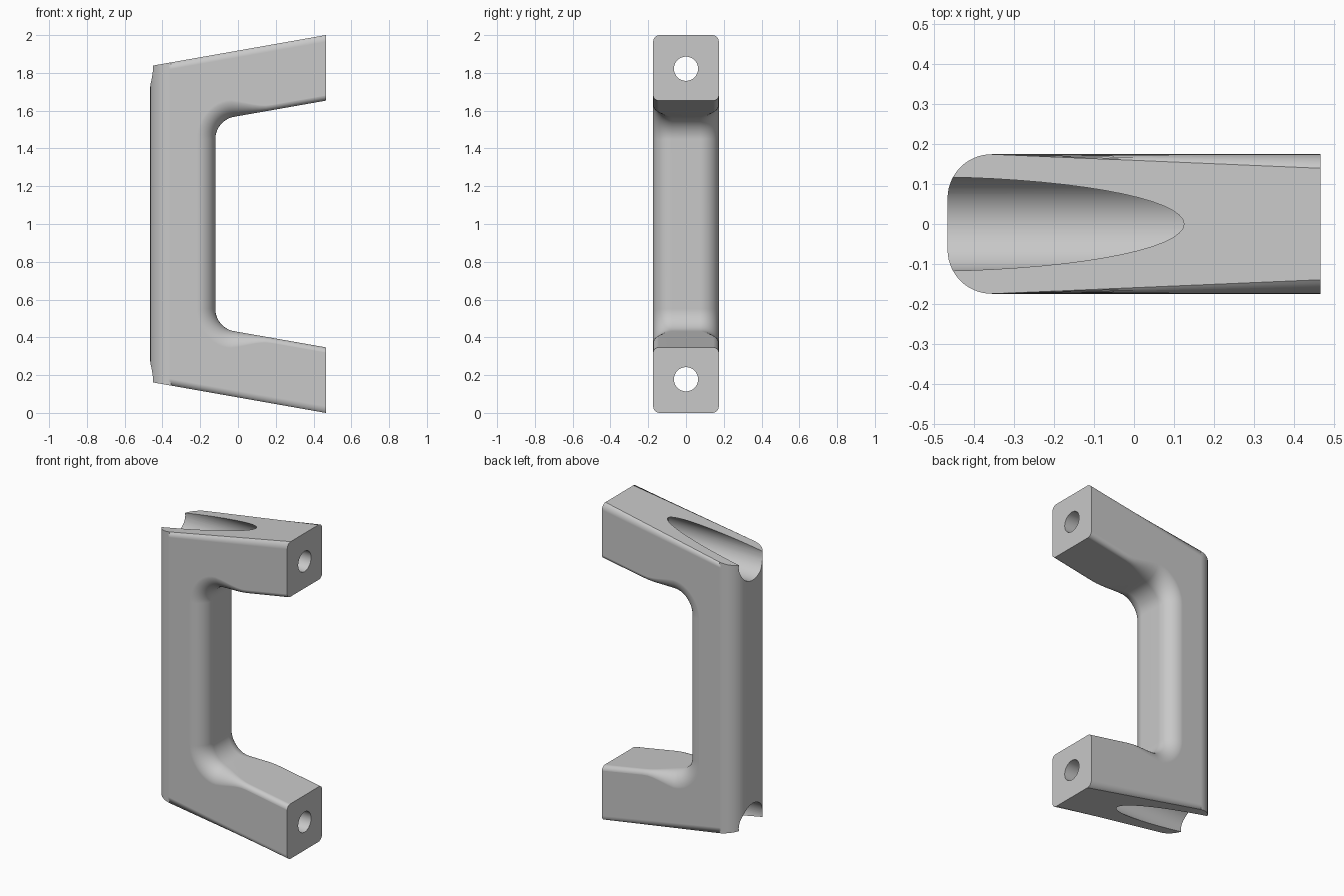
import bpy, bmesh
from math import sin, cos, tan, pi, radians
from mathutils import Vector, Matrix

old = bpy.data.objects.get("Cube")
if old:
    bpy.data.objects.remove(old, do_unlink=True)

X, W, SLOPE = 0.465, 0.174, tan(radians(10))   # half length, half width, leg slope
BAR_X = -0.12                                  # inner face of the grip bar

grey = bpy.data.materials.new("plain grey")
grey.use_nodes = True
grey.diffuse_color = (0.58, 0.58, 0.58, 1)
grey.node_tree.nodes["Principled BSDF"].inputs["Base Color"].default_value = (0.58, 0.58, 0.58, 1)


def make_object(name, bm):
    bmesh.ops.recalc_face_normals(bm, faces=bm.faces)
    mesh = bpy.data.meshes.new(name)
    bm.to_mesh(mesh)
    bm.free()
    mesh.materials.append(grey)
    obj = bpy.data.objects.new(name, mesh)
    bpy.context.collection.objects.link(obj)
    return obj


def roof(x):
    return 2 - SLOPE * (X - x)


# Solid outer shape: footprint with rounded outer corners and sloping ends
R, N = 0.11, 14
arc = [(-X + R - R * sin(a), W - R + R * cos(a))
       for a in [i * pi / 2 / N for i in range(N + 1)]]
plan = [(X, W)] + arc + [(x, -y) for x, y in reversed(arc)] + [(X, -W)]
bm = bmesh.new()
top = [bm.verts.new((x, y, roof(x))) for x, y in plan]
bottom = [bm.verts.new((x, y, 2 - roof(x))) for x, y in plan]
caps = [bm.faces.new(top), bm.faces.new(bottom)]
for i in range(len(plan)):
    j = (i + 1) % len(plan)
    bm.faces.new((top[i], top[j], bottom[j], bottom[i]))
rims = [e for f in caps for e in f.edges
        if not all(v.co.x > X - 0.001 for v in e.verts)]
bmesh.ops.bevel(bm, geom=rims, offset=0.035, offset_type='OFFSET', segments=6,
                profile=0.5, affect='EDGES', clamp_overlap=False)
handle = make_object("handle", bm)


# Opening behind the grip: path in x and z, with outward normal and edge radius
def edge_radius(x):
    t = min(1, max(0, (x + 0.07) / 0.25))
    return 0.1 - 0.07 * t * t * (3 - 2 * t)


bend, turn = 0.12, radians(80)
start_z = 1.55 - bend * tan(turn / 2)
half = []
for i in range(13):
    a = turn * i / 12
    half.append((BAR_X + bend - bend * cos(a), start_z + bend * sin(a), -cos(a), sin(a)))
ex, ez, nx, nz = half[-1]
for i in range(1, 19):
    x = ex + (0.6 - ex) * i / 18
    half.append((x, ez + SLOPE * (x - ex), nx, nz))
path = [(x, 2 - z, n, -m) for x, z, n, m in reversed(half)] + half

bm = bmesh.new()
STEPS = 10
rows = []
for side in (-1, 1):
    angles = [pi / 2 * i / STEPS for i in range(STEPS + 1)]
    rings = []
    for a in angles + [None]:
        ring = []
        for x, z, n, m in path:
            r = edge_radius(x)
            out = r * (1 - cos(a)) if a is not None else r
            y = W + 0.0002 - r + r * sin(a) if a is not None else W + 0.05
            ring.append(bm.verts.new((x + n * out, side * y, z + m * out)))
        rings.append(ring)
    rows += rings[::-1] if side < 0 else rings
for a, b in zip(rows, rows[1:]):
    for i in range(len(path) - 1):
        bm.faces.new((a[i], a[i + 1], b[i + 1], b[i]))
bm.faces.new(rows[0])
bm.faces.new(rows[-1])
bm.faces.new([r[0] for r in rows] + [r[-1] for r in reversed(rows)])
cutters = [make_object("grip_opening_cutter", bm)]


# Screw holes with deep counterbores that break through the sloping ends
def bore(name, radius, x0, x1, z):
    bm = bmesh.new()
    place = Matrix.Translation(((x0 + x1) / 2, 0, z)) @ Matrix.Rotation(pi / 2, 4, 'Y')
    bmesh.ops.create_cone(bm, cap_ends=True, segments=64, radius1=radius,
                          radius2=radius, depth=x1 - x0, matrix=place)
    return make_object(name, bm)


for label, z in (("lower", 0.178), ("upper", 1.822)):
    cutters.append(bore(label + "_counterbore_cutter", 0.118, -0.7, 0.2, z))
    cutters.append(bore(label + "_screw_hole_cutter", 0.064, 0.1, 0.7, z))

# Cut, then shade smooth with sharp creases
bpy.ops.object.select_all(action='DESELECT')
bpy.context.view_layer.objects.active = handle
handle.select_set(True)
for c in cutters:
    mod = handle.modifiers.new(c.name, 'BOOLEAN')
    mod.operation, mod.solver, mod.object = 'DIFFERENCE', 'EXACT', c
    bpy.ops.object.modifier_apply(modifier=mod.name)
for c in cutters:
    bpy.data.objects.remove(c, do_unlink=True)
bpy.ops.object.shade_smooth_by_angle(angle=radians(30))
weighted = handle.modifiers.new("even shading", 'WEIGHTED_NORMAL')
weighted.keep_sharp = True
